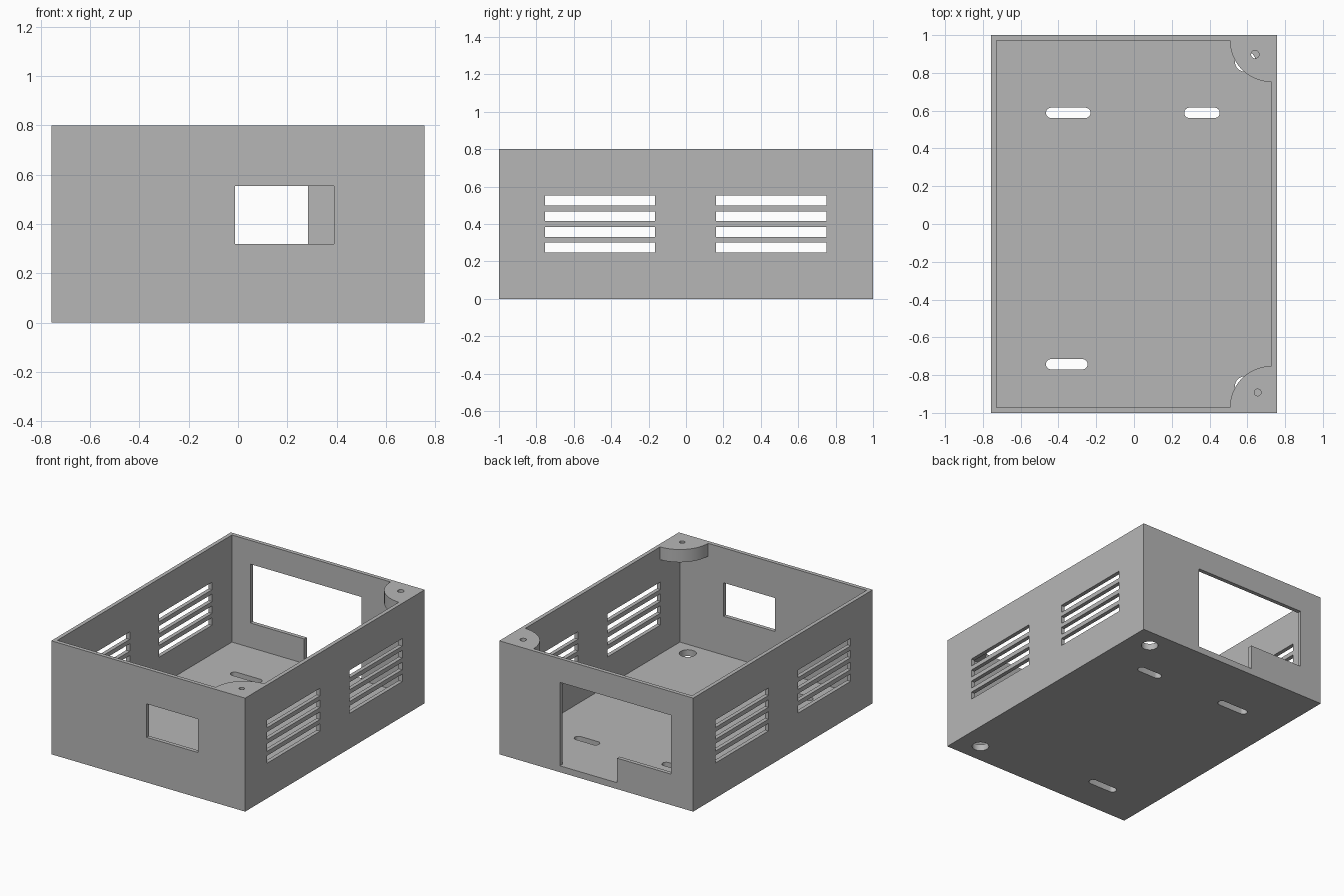
import bpy, bmesh
from math import pi, cos, sin

if "Cube" in bpy.data.objects:
    bpy.data.objects.remove(bpy.data.objects["Cube"], do_unlink=True)

# Overall sizes
HX, HY, H = 0.756, 1.0, 0.8
WALL, FLOOR = 0.028, 0.045
IX, IY = HX - WALL, HY - WALL
TAB_R, TAB_Z = 0.22, 0.71

grey = bpy.data.materials.new("plain grey")
grey.use_nodes = True
grey.diffuse_color = (0.47, 0.47, 0.47, 1)
grey.node_tree.nodes["Principled BSDF"].inputs["Base Color"].default_value = (0.47, 0.47, 0.47, 1)


def prism(name, outline, axis, lo, hi):
    """Extrude a 2D outline along an axis from lo to hi."""
    place = {"x": lambda u, v, w: (w, u, v),
             "y": lambda u, v, w: (u, w, v),
             "z": lambda u, v, w: (u, v, w)}[axis]
    bm = bmesh.new()
    rings = [[bm.verts.new(place(u, v, w)) for u, v in outline] for w in (lo, hi)]
    for ring in rings:
        bm.faces.new(ring)
    n = len(outline)
    for i in range(n):
        j = (i + 1) % n
        bm.faces.new((rings[0][i], rings[0][j], rings[1][j], rings[1][i]))
    bmesh.ops.recalc_face_normals(bm, faces=bm.faces)
    mesh = bpy.data.meshes.new(name)
    bm.to_mesh(mesh)
    bm.free()
    mesh.materials.append(grey)
    ob = bpy.data.objects.new(name, mesh)
    bpy.context.collection.objects.link(ob)
    return ob


def rect(u0, u1, v0, v1):
    return [(u0, v0), (u1, v0), (u1, v1), (u0, v1)]


def arc(cx, cy, r, a0, a1, n):
    return [(cx + r * cos(a0 + (a1 - a0) * i / n), cy + r * sin(a0 + (a1 - a0) * i / n))
            for i in range(n + 1)]


def circle(cx, cy, r):
    return arc(cx, cy, r, 0, 2 * pi, 32)[:-1]


def stadium(x0, x1, y0, y1):
    r, cy = (y1 - y0) / 2, (y0 + y1) / 2
    return arc(x1 - r, cy, r, -pi / 2, pi / 2, 12) + arc(x0 + r, cy, r, pi / 2, 3 * pi / 2, 12)


body = prism("enclosure_body", rect(-HX, HX, -HY, HY), "z", 0, H)
bpy.context.view_layer.objects.active = body
body.select_set(True)


def cut(outline, axis, lo, hi):
    """Subtract a prism from the body."""
    cutter = prism("cutter", outline, axis, lo, hi)
    cutter.hide_render = True
    mod = body.modifiers.new("cut", "BOOLEAN")
    mod.operation, mod.solver, mod.object = "DIFFERENCE", "EXACT", cutter
    bpy.ops.object.modifier_apply(modifier=mod.name)
    bpy.data.objects.remove(cutter, do_unlink=True)


# Cavity: full room below, rounded screw tabs left in two corners at the top
cut(rect(-IX, IX, -IY, IY), "z", FLOOR, TAB_Z)
mouth = ([(-IX, IY), (-IX, -IY)]
         + arc(IX, -IY, TAB_R, pi, pi / 2, 20)
         + arc(IX, IY, TAB_R, 3 * pi / 2, pi, 20))
cut(mouth, "z", TAB_Z - 0.1, H + 0.1)

# Screw holes in the tabs, wider access holes in the floor below
for x, y, r in ((0.641, 0.898, 0.021), (0.655, -0.892, 0.018)):
    cut(circle(x, y, r), "z", TAB_Z - 0.1, H + 0.1)
for side in (-1, 1):
    cut(circle(0.589, side * 0.861, 0.055), "z", -0.1, 0.2)

# Mounting slots in the floor
for slot in ((-0.466, -0.23, 0.561, 0.616), (0.266, 0.454, 0.561, 0.616),
             (-0.466, -0.246, -0.77, -0.715)):
    cut(stadium(*slot), "z", -0.1, 0.2)

# Vent slits through both side walls
for y0, y1 in ((-0.755, -0.166), (0.161, 0.75)):
    for i in range(4):
        z = 0.248 + i * 0.0835
        cut(rect(y0, y1, z, z + 0.053), "x", -1, 1)

# Front window and stepped back opening
cut(rect(-0.012, 0.389, 0.318, 0.554), "y", -1.1, -0.9)
back = [(0.284, FLOOR), (0.284, 0.633), (-0.584, 0.633),
        (-0.584, 0.218), (-0.164, 0.218), (-0.164, FLOOR)]
cut(back, "y", 0.9, 1.1)

bpy.ops.object.shade_smooth_by_angle(angle=0.5)
